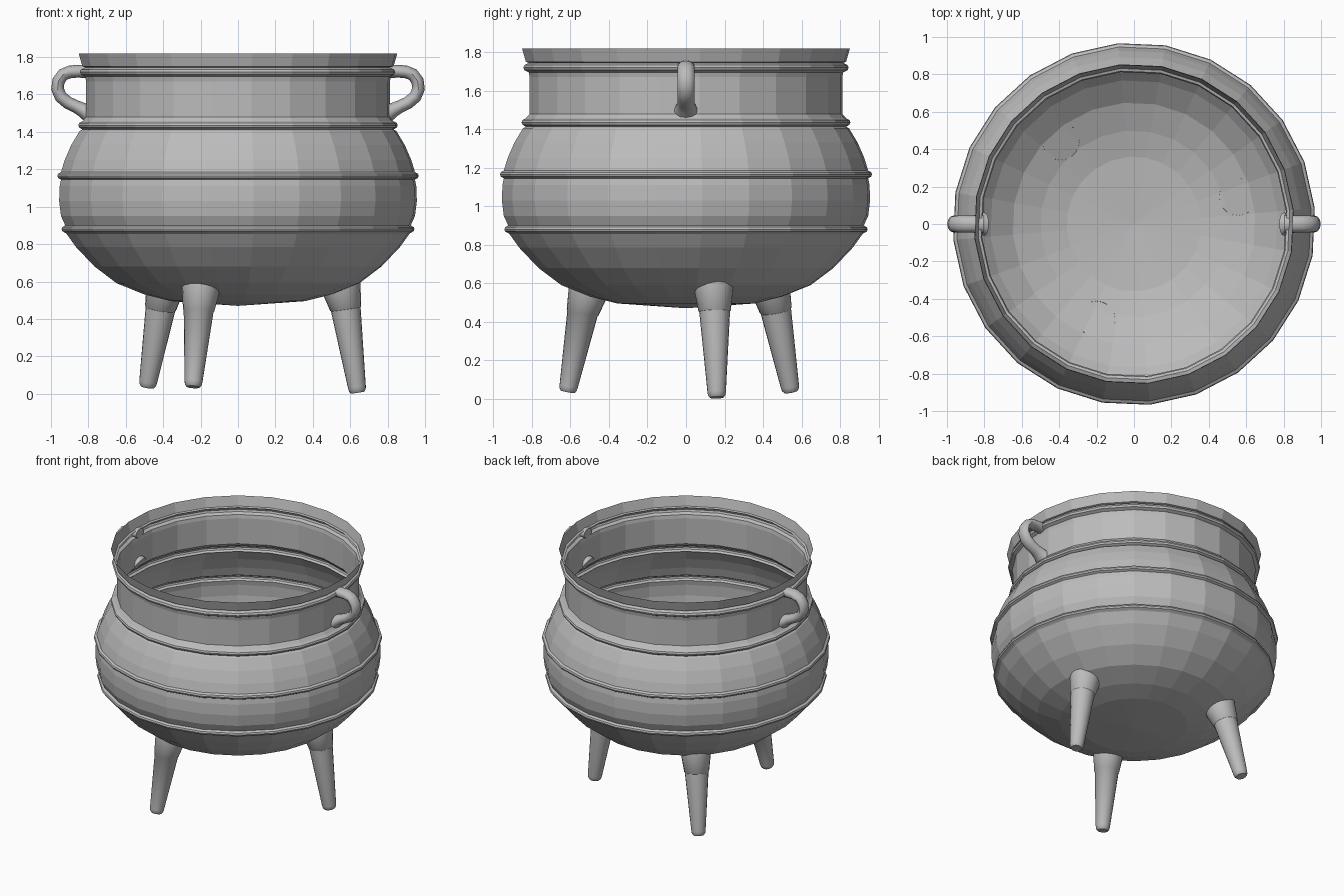
import bpy, bmesh, math
from mathutils import Vector

if "Cube" in bpy.data.objects:
    bpy.data.objects.remove(bpy.data.objects["Cube"])

iron = bpy.data.materials.new("iron grey")
iron.diffuse_color = (0.5, 0.5, 0.5, 1)
iron.use_nodes = True
iron.node_tree.nodes["Principled BSDF"].inputs["Base Color"].default_value = iron.diffuse_color


def finish(name, rings, cap_start=False, cap_end=False, smooth=True):
    """Skin a list of closed rings of points into one object."""
    bm = bmesh.new()
    loops = [[bm.verts.new(p) for p in ring] for ring in rings]
    n = len(loops[0])
    for a, b in zip(loops, loops[1:]):
        for i in range(n):
            j = (i + 1) % n
            bm.faces.new((a[i], a[j], b[j], b[i]))
    if cap_start:
        bm.faces.new(loops[0][::-1])
    if cap_end:
        bm.faces.new(loops[-1])
    bmesh.ops.remove_doubles(bm, verts=bm.verts, dist=1e-5)
    bmesh.ops.recalc_face_normals(bm, faces=bm.faces)
    me = bpy.data.meshes.new(name)
    bm.to_mesh(me)
    bm.free()
    me.materials.append(iron)
    ob = bpy.data.objects.new(name, me)
    bpy.context.collection.objects.link(ob)
    if smooth:
        bpy.ops.object.select_all(action='DESELECT')
        ob.select_set(True)
        bpy.context.view_layer.objects.active = ob
        bpy.ops.object.shade_smooth_by_angle(angle=math.radians(40))
    return ob


def bead(r, z, out, h):
    """Profile points of a small raised band."""
    return [(r, z - h), (r + out * .8, z - h * .55), (r + out, z),
            (r + out * .8, z + h * .55), (r, z + h)]


# Pot shell: one open lathed profile with four raised bands
bowl = [(0.002, .47), (.36, .495), (.50, .53), (.65, .59), (.77, .68), (.87, .785), (.92, .855)]
profile = (bowl + bead(.927, .88, .02, .02)
           + [(.95, .95), (.96, 1.03), (.957, 1.11)]
           + bead(.95, 1.165, .02, .02)
           + [(.93, 1.25), (.895, 1.33), (.85, 1.405)]
           + bead(.835, 1.435, .022, .022)
           + [(.815, 1.48), (.815, 1.67)]
           + bead(.82, 1.72, .028, .025)
           + [(.835, 1.75), (.855, 1.82)])
N = 24
PHASE = math.radians(5)
rings = [[(r * math.cos(PHASE + math.tau * i / N), r * math.sin(PHASE + math.tau * i / N), z)
          for i in range(N)] for r, z in profile]
finish("pot_body", rings, cap_start=True, smooth=False)


def bowl_z(x, y):
    r = math.hypot(x, y)
    for (r0, z0), (r1, z1) in zip(bowl, bowl[1:]):
        if r <= r1:
            return z0 + (z1 - z0) * max(0, r - r0) / (r1 - r0)
    return bowl[-1][1]


# Legs: tapered, splayed, tops trimmed to the bowl
def leg(name, foot, top):
    foot, top = Vector(foot), Vector(top)
    axis = (top - foot).normalized()
    u = axis.cross(Vector((0, 1, 0))).normalized()
    v = axis.cross(u)
    length = (top - foot).length

    def ring(d, r):
        c = foot + axis * d
        return [c + (u * math.cos(t) + v * math.sin(t)) * r
                for t in [math.tau * k / 20 for k in range(20)]]
    knee = length - .15
    upper = ring(length, .1)
    for p in upper:
        p.z = bowl_z(p.x, p.y) + .002
    finish(name, [ring(0, .036), ring(.012, .045), ring(.03, .048),
                  ring(knee, .08), ring(knee + .004, .084), upper], cap_start=True)


leg("right_leg", (.64, .16, .006), (.555, .145, .60))
leg("front_leg", (-.24, -.615, .036), (-.20, -.51, .59))
leg("back_leg", (-.485, .545, .036), (-.39, .44, .60))

# Handles: swept oval bar, flared where it meets the neck
path = [(.805, 1.722, 1.05), (.85, 1.724, 1), (.895, 1.722, 1), (.935, 1.706, 1), (.96, 1.672, 1),
        (.965, 1.63, 1), (.948, 1.588, 1), (.91, 1.556, 1), (.865, 1.535, 1),
        (.83, 1.517, 1.15), (.80, 1.50, 1.4)]
for name, side in (("right_handle", 1), ("left_handle", -1)):
    rings = []
    for i, (x, z, s) in enumerate(path):
        a, b = path[max(i - 1, 0)], path[min(i + 1, len(path) - 1)]
        t = Vector((b[0] - a[0], b[1] - a[1])).normalized()
        rings.append([(side * (x - t.y * .034 * s * math.cos(q)), .045 * s * math.sin(q),
                       z + t.x * .034 * s * math.cos(q))
                      for q in [math.tau * k / 12 for k in range(12)]])
    finish(name, rings, True, True)
